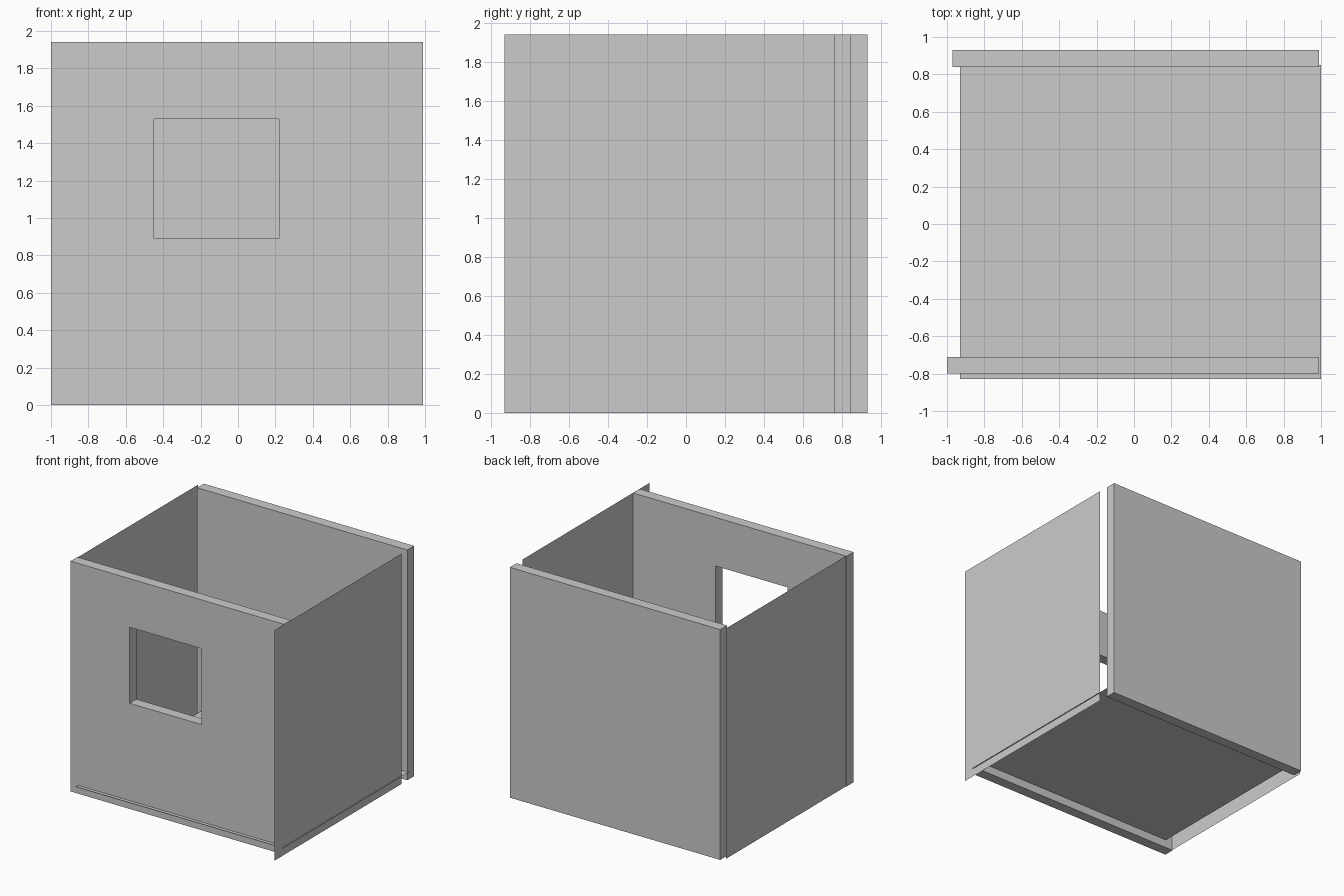
import bpy, bmesh
from mathutils import Vector

if "Cube" in bpy.data.objects:
    bpy.data.objects.remove(bpy.data.objects["Cube"])

TOP = 1.94


def finish(name, bm):
    mesh = bpy.data.meshes.new(name)
    bm.to_mesh(mesh)
    bm.free()
    obj = bpy.data.objects.new(name, mesh)
    bpy.context.collection.objects.link(obj)
    return obj


def sheet(name, corners):
    bm = bmesh.new()
    bm.faces.new([bm.verts.new(c) for c in corners])
    return finish(name, bm)


def slab(name, x, y, z, hole=None):
    """Upright slab; hole = (x0, x1, z0, z1) cuts a window through it."""
    def rect(x0, x1, z0, z1):
        return [bm.verts.new((px, y[0], pz)) for px, pz in
                ((x0, z0), (x1, z0), (x1, z1), (x0, z1))]
    bm = bmesh.new()
    outer = rect(*x, *z)
    if hole:
        inner = rect(*hole)
        for i in range(4):
            j = (i + 1) % 4
            bm.faces.new((outer[i], outer[j], inner[j], inner[i]))
    else:
        bm.faces.new(outer)
    front = bm.faces[:]
    back = bmesh.ops.extrude_face_region(bm, geom=front, use_keep_orig=True)["geom"]
    bmesh.ops.translate(bm, vec=Vector((0, y[1] - y[0], 0)),
                        verts=[g for g in back if isinstance(g, bmesh.types.BMVert)])
    bmesh.ops.recalc_face_normals(bm, faces=bm.faces)
    return finish(name, bm)


# Thick front wall with window, and thick back wall
slab("front_wall", (-1.0, 0.99), (-0.80, -0.71), (0, TOP), hole=(-0.45, 0.22, 0.89, 1.53))
slab("back_wall", (-0.97, 0.99), (0.84, 0.93), (0, TOP))

# Paper-thin side walls, offset from each other along y
for name, x, y0, y1 in (("left_wall", -0.995, 0.89, -0.80),
                        ("right_wall", 0.992, -0.93, 0.76)):
    sheet(name, [(x, y0, 0), (x, y1, 0), (x, y1, TOP), (x, y0, TOP)])

# Thin floor, slightly raised and poking through the front and right walls
sheet("floor", [(-0.93, -0.83, 0.07), (1.0, -0.83, 0.07),
                (1.0, 0.85, 0.07), (-0.93, 0.85, 0.07)])
